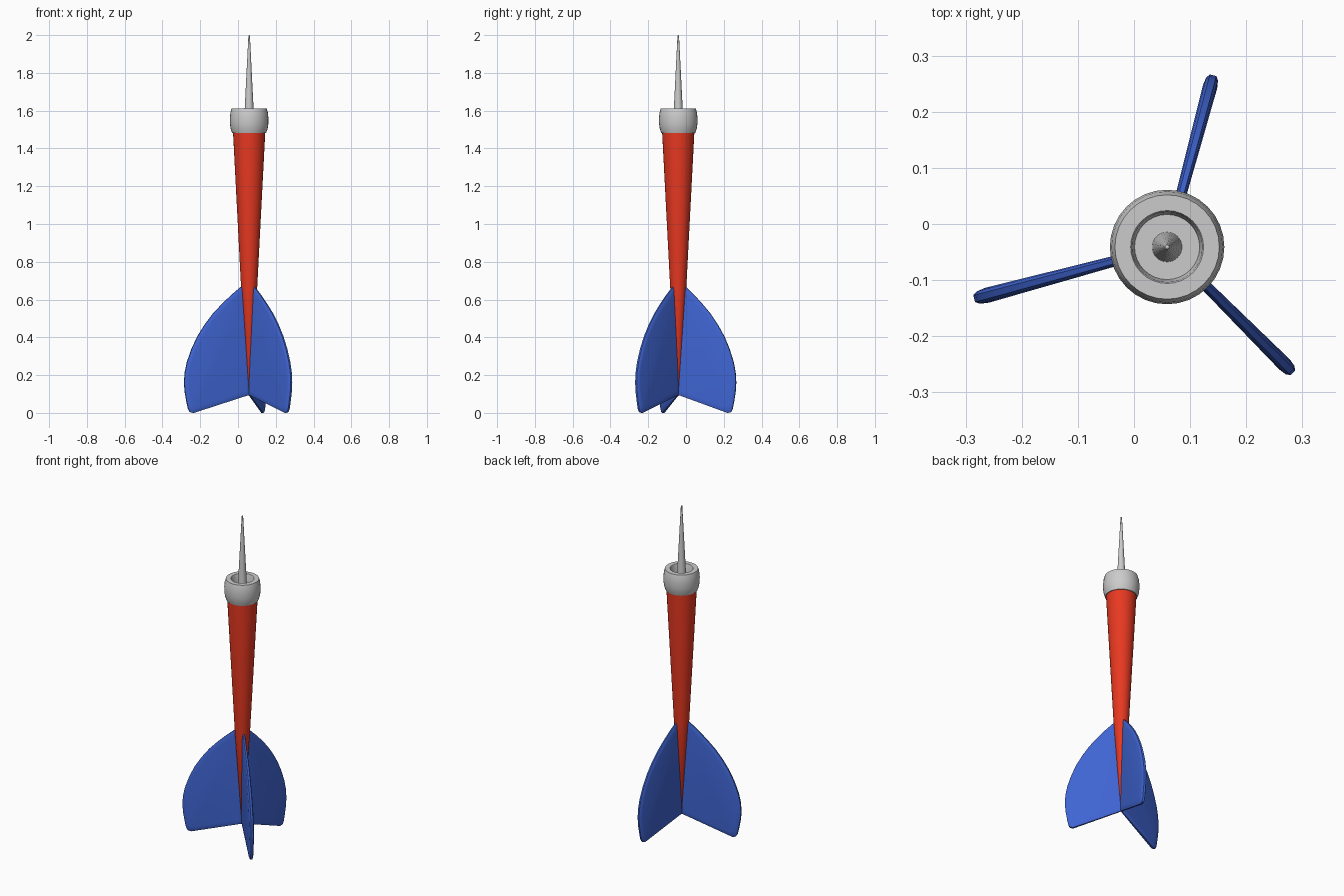
import bpy, bmesh, math

if "Cube" in bpy.data.objects:
    bpy.data.objects.remove(bpy.data.objects["Cube"])

AXIS = (0.059, -0.041)          # the shaft is off centre because the fins are uneven


def material(name, rgb):
    m = bpy.data.materials.new(name)
    m.diffuse_color = (*rgb, 1)
    m.use_nodes = True
    m.node_tree.nodes["Principled BSDF"].inputs["Base Color"].default_value = m.diffuse_color
    return m


def finish(name, bm, mat=None, angle=40):
    bmesh.ops.remove_doubles(bm, verts=bm.verts, dist=1e-5)
    bmesh.ops.recalc_face_normals(bm, faces=bm.faces)
    me = bpy.data.meshes.new(name)
    bm.to_mesh(me)
    bm.free()
    ob = bpy.data.objects.new(name, me)
    bpy.context.collection.objects.link(ob)
    ob.location = (*AXIS, 0)
    if mat:
        me.materials.append(mat)
    bpy.ops.object.select_all(action='DESELECT')
    ob.select_set(True)
    bpy.context.view_layer.objects.active = ob
    bpy.ops.object.shade_smooth_by_angle(angle=math.radians(angle))
    return ob


def lathe(name, profile, mat=None, sides=32):
    """Spin an (r, z) profile, starting and ending on the axis."""
    bm = bmesh.new()
    vs = [bm.verts.new((r, 0, z)) for r, z in profile]
    es = [bm.edges.new(p) for p in zip(vs, vs[1:])]
    bmesh.ops.spin(bm, geom=vs + es, axis=(0, 0, 1), cent=(0, 0, 0),
                   angle=2 * math.pi, steps=sides)
    return finish(name, bm, mat)


def fin(name, heading, reach, mat):
    """Lens-edged blade: stacked copies of the outline, shrunk towards both faces."""
    bm = bmesh.new()
    a = math.radians(heading)
    layers = [(-1, 0.88), (-0.82, 0.96), (-0.45, 1), (0.45, 1), (0.82, 0.96), (1, 0.88)]
    rings = []
    for side, s in layers:
        ring = []
        for r, z in FIN:
            r = (0.16 + (r - 0.16) * s) * reach
            z = 0.27 + (z - 0.27) * s
            t = side * (0.0078 + 0.0175 * r)
            ring.append(bm.verts.new((r * math.cos(a) - t * math.sin(a),
                                      r * math.sin(a) + t * math.cos(a), z)))
        rings.append(ring)
    n = len(FIN)
    for lo, hi in zip(rings, rings[1:]):
        for i in range(n):
            j = (i + 1) % n
            bm.faces.new((lo[i], lo[j], hi[j], hi[i]))
    bm.faces.new(rings[0])
    bm.faces.new(rings[-1])
    return finish(name, bm, mat)


red = material("red", (0.8, 0.04, 0.015))
blue = material("blue", (0.05, 0.13, 0.65))

# tapered shaft
lathe("shaft", [(0, 0.09), (0.004, 0.095), (0.043, 0.67), (0.085, 1.48),
                (0.085, 1.5), (0, 1.5)], red)

# collar with a recess in its top
lathe("collar", [(0, 1.55), (0.058, 1.55), (0.0625, 1.605), (0.065, 1.611),
                 (0.093, 1.611), (0.099, 1.59), (0.102, 1.56), (0.1015, 1.53),
                 (0.098, 1.505), (0.09, 1.482), (0, 1.482)])

# needle point
lathe("point", [(0, 1.54), (0.027, 1.54), (0.004, 1.997), (0, 2.0)])

# three fins, the left one a little longer
FIN = [(0, 0.095), (0, 0.70), (0.046, 0.667), (0.10, 0.622), (0.15, 0.575),
       (0.20, 0.523), (0.244, 0.466), (0.283, 0.405), (0.315, 0.339),
       (0.340, 0.270), (0.352, 0.215), (0.356, 0.160), (0.352, 0.110),
       (0.342, 0.055), (0.334, 0.02), (0.324, 0.004), (0.304, 0.0)]
for label, heading, reach in (("back", 75, 0.89), ("left", 195, 1), ("right", 315, 0.89)):
    fin(label + "_fin", heading, reach, blue)
